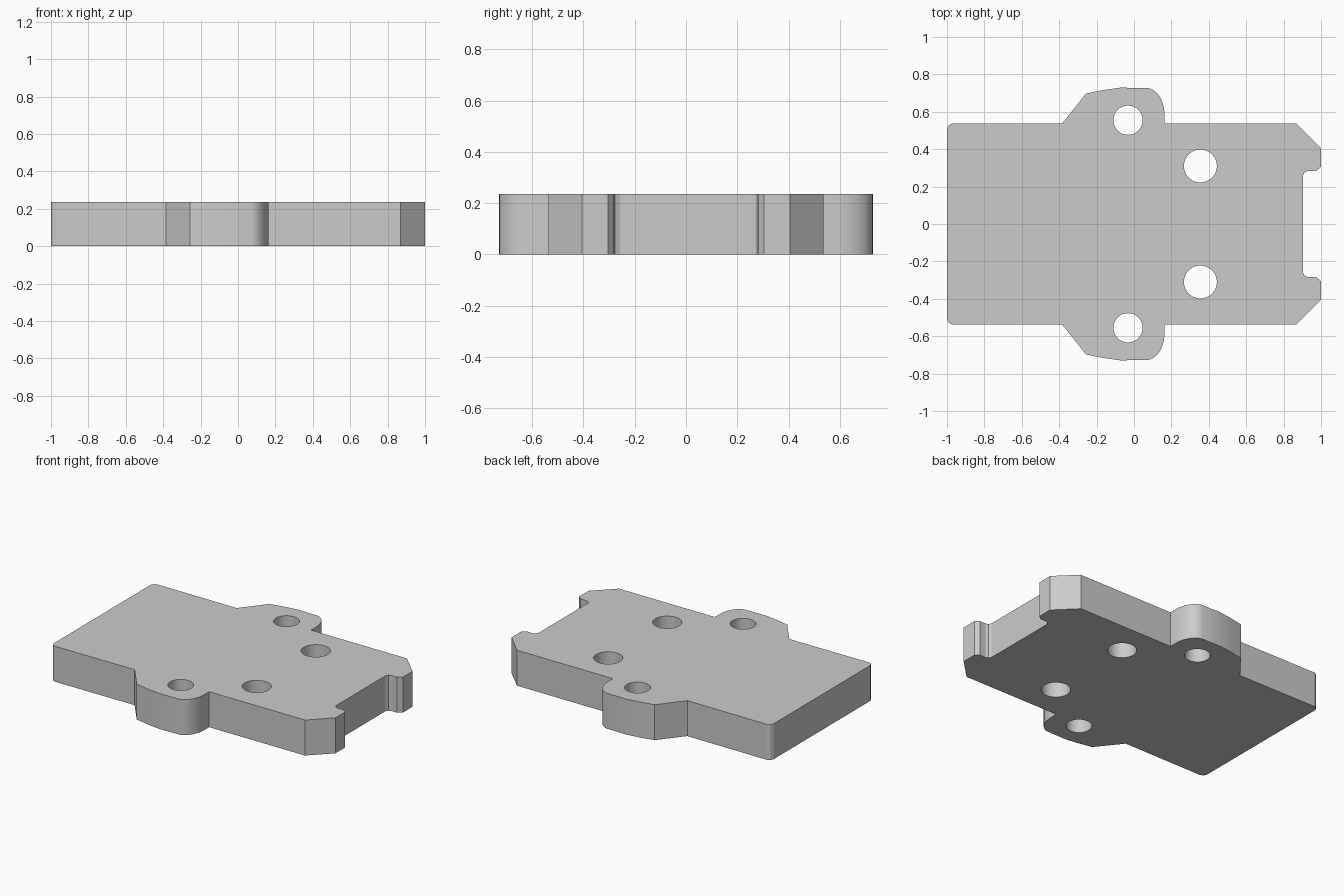
import bpy
import bmesh
import math

HEIGHT = 0.236

if "Cube" in bpy.data.objects:
    bpy.data.objects.remove(bpy.data.objects["Cube"], do_unlink=True)

# Single plain grey material
grey = bpy.data.materials.new("light_grey")
grey.use_nodes = True
colour = (0.6, 0.6, 0.6, 1)
grey.diffuse_color = colour
grey.node_tree.nodes["Principled BSDF"].inputs["Base Color"].default_value = colour


def make_object(name, bm):
    bmesh.ops.recalc_face_normals(bm, faces=bm.faces)
    mesh = bpy.data.meshes.new(name)
    bm.to_mesh(mesh)
    bm.free()
    mesh.materials.append(grey)
    obj = bpy.data.objects.new(name, mesh)
    bpy.context.collection.objects.link(obj)
    return obj


def arc(centre, rx, ry, start, end, steps):
    angles = [math.radians(start + (end - start) * i / steps) for i in range(steps + 1)]
    return [(centre[0] + rx * math.cos(a), centre[1] + ry * math.sin(a)) for a in angles]


# Half outline, from the notched end round to the plain end
half = [(0.903, 0.258), (0.912, 0.276), (0.93, 0.283), (0.973, 0.283), (1, 0.305),
        (1, 0.405), (0.868, 0.536), (0.163, 0.536)]
half += arc((0.063, 0.585), 0.1, 0.143, 0, 83, 10)   # rounded ear corner
half += [(-0.075, 0.729), (-0.165, 0.716), (-0.257, 0.697), (-0.385, 0.536),
         (-0.97, 0.538), (-0.99, 0.528), (-1, 0.51)]
outline = half + [(x, -y) for x, y in reversed(half)]

# Plate extruded from the mirrored outline
bm = bmesh.new()
base = bm.faces.new([bm.verts.new((x, y, 0)) for x, y in outline])
top = bmesh.ops.extrude_face_region(bm, geom=[base], use_keep_orig=True)
bmesh.ops.translate(bm, vec=(0, 0, HEIGHT),
                    verts=[v for v in top["geom"] if isinstance(v, bmesh.types.BMVert)])
plate = make_object("mounting_plate", bm)

# Through holes: one pair in the ears, one larger pair in the body
for label, x, y, radius in (("ear", -0.032, 0.555, 0.078), ("body", 0.355, 0.31, 0.088)):
    for side, sign in (("left", 1), ("right", -1)):
        bm = bmesh.new()
        bmesh.ops.create_cone(bm, cap_ends=True, segments=48, radius1=radius,
                              radius2=radius, depth=1)
        cutter = make_object(f"{label}_hole_cutter_{side}", bm)
        cutter.location = (x, y * sign, HEIGHT / 2)
        cutter.hide_render = True
        cutter.hide_set(True)
        cut = plate.modifiers.new(f"{label}_hole_{side}", "BOOLEAN")
        cut.operation = "DIFFERENCE"
        cut.solver = "EXACT"
        cut.object = cutter

# Apply the holes and drop the cutters
bpy.context.view_layer.objects.active = plate
plate.select_set(True)
for modifier in list(plate.modifiers):
    cutter = modifier.object
    bpy.ops.object.modifier_apply(modifier=modifier.name)
    bpy.data.objects.remove(cutter, do_unlink=True)

bpy.ops.object.shade_smooth_by_angle(angle=math.radians(20))
